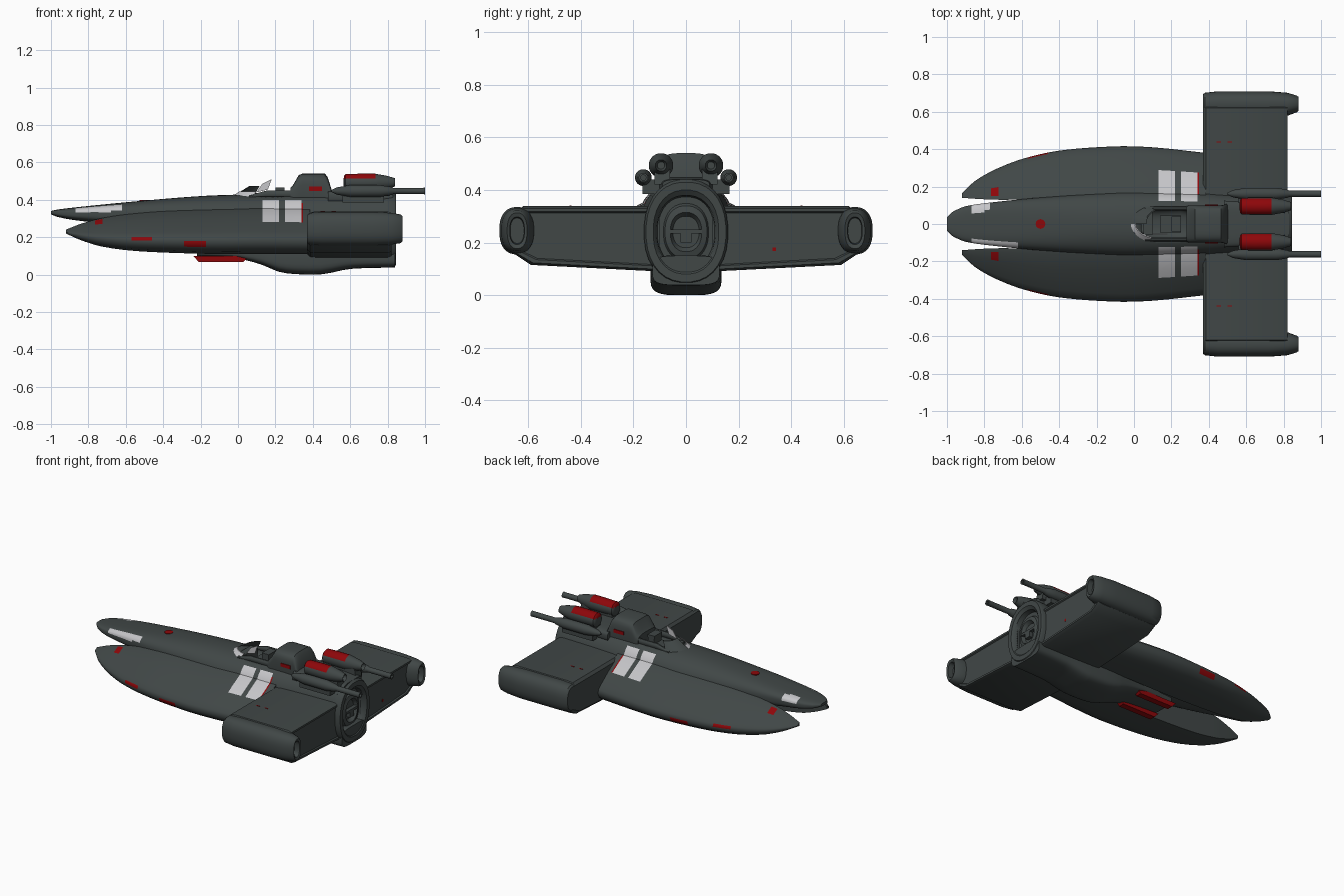
import bpy, bmesh, math

if "Cube" in bpy.data.objects:
    bpy.data.objects.remove(bpy.data.objects["Cube"])

# ---------- materials ----------
def material(name, rgb):
    m = bpy.data.materials.new(name)
    m.diffuse_color = (*rgb, 1)
    m.use_nodes = True
    m.node_tree.nodes["Principled BSDF"].inputs["Base Color"].default_value = m.diffuse_color
    return m

MATS = [material("dark hull grey", (0.052, 0.063, 0.062)),
        material("panel white", (0.56, 0.56, 0.58)),
        material("marking red", (0.27, 0.002, 0.003))]
HULL, WHITE, RED = 0, 1, 2

# ---------- helpers ----------
def build(name, verts, faces, rule=None, mirror=False, angle=35):
    """Mesh object; rule(centre) gives the material index of each face."""
    me = bpy.data.meshes.new(name)
    bm = bmesh.new()
    vs = [bm.verts.new(v) for v in verts]
    for f in faces:
        bm.faces.new([vs[i] for i in f])
    bmesh.ops.recalc_face_normals(bm, faces=bm.faces)
    for f in bm.faces:
        f.material_index = rule(f.calc_center_median()) if rule else HULL
    bm.to_mesh(me)
    bm.free()
    for m in MATS:
        me.materials.append(m)
    me.shade_smooth()
    me.set_sharp_from_angle(angle=math.radians(angle))
    ob = bpy.data.objects.new(name, me)
    bpy.context.collection.objects.link(ob)
    if mirror:
        ob.modifiers.new("other side", 'MIRROR').use_axis = (False, True, False)
    return ob

def loft(name, rings, **kw):
    """Skin closed rings of equal length and cap both ends."""
    n = len(rings[0])
    verts = [p for r in rings for p in r]
    faces = [(k * n + i, k * n + (i + 1) % n, (k + 1) * n + (i + 1) % n, (k + 1) * n + i)
             for k in range(len(rings) - 1) for i in range(n)]
    faces += [tuple(range(n)), tuple(range((len(rings) - 1) * n, len(rings) * n))]
    return build(name, verts, faces, **kw)

def oval(x, w, top, bottom, y=0, power=2, n=32):
    """Superellipse ring across the x axis."""
    cz, h, out = (top + bottom) / 2, (top - bottom) / 2, []
    for i in range(n):
        a = 2 * math.pi * (i + 0.5) / n
        c, s = math.cos(a), math.sin(a)
        out.append((x, y + w * math.copysign(abs(c) ** (2 / power), c),
                    cz + h * math.copysign(abs(s) ** (2 / power), s)))
    return out

def resample(table, step, extra=()):
    """Smooth in-between rows of a section table, with extra x stations."""
    lo, hi, last = table[0][0], table[-1][0], len(table) - 1
    def slope(i, j):
        a, b = table[max(i - 1, 0)], table[min(i + 1, last)]
        return (b[j] - a[j]) / (b[0] - a[0])
    xs = {round(lo + i * step, 3) for i in range(int((hi - lo) / step) + 1)}
    rows = []
    for x in sorted(xs | set(extra) | {r[0] for r in table}):
        k = next(i for i in range(last) if x <= table[i + 1][0])
        a, b = table[k], table[k + 1]
        d = b[0] - a[0]
        t = (x - a[0]) / d
        rows.append([x] + [(1 + 2 * t) * (1 - t) ** 2 * a[j] + t * t * (3 - 2 * t) * b[j]
                           + d * t * (1 - t) * ((1 - t) * slope(k, j) - t * slope(k + 1, j))
                           for j in range(1, len(a))])
    return rows

def turned(name, y, z, profile, **kw):
    return loft(name, [oval(x, r, z + r, z - r, y, n=20) for x, r in profile], **kw)

def box(name, x, y, z, rule=None, mirror=False, taper=0.0):
    t = taper * (x[1] - x[0])
    ring = lambda zz, d: [(x[0] + d, y[0], zz), (x[1] - d, y[0], zz), (x[1] - d, y[1], zz), (x[0] + d, y[1], zz)]
    return loft(name, [ring(z[0], t), ring(z[1], 0)], rule=rule, mirror=mirror)

PANEL = (0.13, 0.22, 0.25, 0.34)
on_panel = lambda x: PANEL[0] < x < PANEL[1] or PANEL[2] < x < PANEL[3]

# ---------- central fuselage with cockpit well ----------
def fuselage_rule(c):
    if on_panel(c.x) and abs(c.y) > 0.12 and 0.27 < c.z < 0.395:
        return WHITE
    low = .325 + .07 * (c.x + .87)
    if -0.87 < c.x < -0.62 and c.y < -0.07 and low < c.z < low + .03:
        return WHITE
    if -0.87 < c.x < -0.77 and c.y > 0.055 and 0.335 < c.z < 0.363:
        return WHITE
    if .34 < c.x < .348 and c.y < -.12 and .33 < c.z < .39:
        return RED
    return HULL

# x, half width, top, bottom, squareness
FUSELAGE = [(-1, .035, .34, .322, 3), (-.97, .065, .347, .31, 3), (-.9, .095, .356, .295, 3.2),
            (-.75, .117, .372, .275, 3.2), (-.5, .142, .396, .23, 2.8), (-.2, .167, .42, .18, 2.4),
            (0, .178, .428, .14, 2.4), (.35, .172, .434, .09, 2.4), (.55, .163, .436, .05, 2.4),
            (.8, .155, .436, .045, 2.4)]
fuselage = loft("fuselage", [oval(x, w, t, b, power=p, n=40) for x, w, t, b, p in
                             resample(FUSELAGE, .04, PANEL + (-.87, -.77, -.62, .348))], rule=fuselage_rule)
well = loft("cockpit_cutter", [oval(x, w, .5, .37, power=3) for x, w in
                               ((.04, .045), (.09, .08), (.25, .085), (.3, .07))])
well.hide_render = True
cut = fuselage.modifiers.new("cockpit well", 'BOOLEAN')
cut.operation, cut.object = 'DIFFERENCE', well
bpy.context.view_layer.objects.active = fuselage
bpy.ops.object.modifier_apply(modifier=cut.name)
bpy.data.objects.remove(well)

# ---------- cockpit: seat, headrest, broken windscreen ----------
box("seat", (.14, .25), (-.045, .045), (.36, .41))
box("seat_back", (.2, .25), (-.04, .04), (.38, .465), taper=.15)
box("console", (.05, .1), (-.06, .06), (.37, .435))

def screen(name, a0, a1, lean, height, mat):
    """Thin strip of windscreen around the front of the cockpit."""
    rings = []
    for i in range(11):
        a = math.radians(a0 + (a1 - a0) * i / 10)
        rings.append([(.14 + (.17 - d - k * lean) * math.cos(a), (.1 - d - k * .02) * math.sin(a), .418 + k * height)
                      for k, d in ((0, 0), (1, 0), (1, .006), (0, .006))])
    loft(name, rings, rule=lambda c: mat)

screen("windscreen_glass", 180, 250, .035, .025, WHITE)
screen("windscreen_frame", 110, 180, .09, .055, HULL)
loft("glass_shard", [[(.1, y, .44), (.16, y, .455), (.18, y, .51), (.13, y, .485)] for y in (-.055, -.05)],
     rule=lambda c: WHITE)
loft("cockpit_side_rail", [oval(x, .012, z, .41, y=.082, n=8) for x, z in ((.06, .425), (.15, .45), (.29, .45))],
     mirror=True)

# ---------- dorsal hump ----------
loft("dorsal_hump", [oval(x, w, t, .36, power=4) for x, w, t in
                     ((.28, .095, .465), (.295, .1, .48), (.325, .1, .533), (.345, .1, .54),
                      (.465, .1, .54), (.48, .102, .52), (.505, .112, .44))])
box("hump_marking", (.38, .45), (.094, .104), (.448, .47), rule=lambda c: RED, mirror=True)
loft("rear_deck", [oval(x, w, t, .38, power=4) for x, w, t in ((.48, .125, .45), (.7, .115, .45), (.83, .09, .44))])

# ---------- side pods ----------
# x, inner y, outer y, top z, bottom z; the cross-section is scaled between them
POD = [(-.92, .14, .165, .24, .22), (-.85, .135, .23, .268, .188), (-.75, .13, .288, .297, .155),
       (-.6, .13, .347, .322, .131), (-.4, .13, .392, .342, .118), (-.1, .13, .415, .355, .11),
       (.1, .13, .41, .36, .11), (.385, .13, .38, .355, .11)]
SECTION = [(0, 1), (.12, .97), (.4, .8), (.57, .69), (.85, .48), (.97, .37), (1, .28), (.95, .15), (.82, .05), (.6, 0), (0, 0)]

def pod_rule(c):
    if on_panel(c.x) and c.z > 0.28:
        return WHITE
    if .34 < c.x < .348 and c.z > 0.28:
        return RED
    if -.765 < c.x < -.725 and .15 < c.y < .195 and c.z > 0.22:
        return RED
    if -.57 < c.x < -.46 and .17 < c.z < .202 and c.y > .3:
        return RED
    if -.29 < c.x < -.17 and .155 < c.z < .18 and c.y > .3:
        return RED
    return HULL

stations = PANEL + (.348, -.765, -.725, -.57, -.46, -.29, -.17)
loft("side_pod", [[(x, yi + (yo - yi) * u, zb + (zt - zb) * v) for u, v in SECTION]
                  for x, yi, yo, zt, zb in resample(POD, .05, stations)], rule=pod_rule, mirror=True, angle=50)

# ---------- wings with recessed rear face ----------
def wing_ring(x, d):
    return [(x, .1, .338 - d), (x, .62, .338 - d), (x, .65, .3 - d), (x, .65, .155 + d),
            (x, .59 - d, .115 + d), (x, .1, .09 + d)]
loft("wing", [wing_ring(x, d) for x, d in ((.37, .02), (.385, .004), (.42, 0), (.8, 0), (.82, .008),
                                           (.82, .02), (.812, .025))], mirror=True)
for i, x in enumerate((.44, .5)):
    box(f"wing_marking_{i}", (x, x + .025), (.436, .442), (.333, .34), rule=lambda c: RED, mirror=True)
box("wing_rear_marking", (.805, .814), (.328, .342), (.168, .182), rule=lambda c: RED)

# ---------- wingtip pods with hollow rear ends ----------
loft("wingtip_pod", [oval(x, w, .245 + h, .245 - h, y=y, power=2.4, n=28) for x, y, w, h in
                     ((.37, .64, .055, .075), (.38, .64, .062, .085), (.45, .642, .068, .09), (.72, .642, .068, .09),
                      (.82, .64, .062, .085), (.87, .642, .045, .077), (.88, .642, .038, .068),
                      (.875, .642, .028, .052), (.84, .642, .026, .048))], mirror=True)

# ---------- main engine ring and nozzle ----------
loft("engine_nozzle", [oval(x, w, .24 + h, .24 - h, power=2.25) for x, w, h in
                       ((.76, .157, .197), (.83, .16, .2), (.845, .152, .19), (.845, .125, .16), (.83, .112, .14),
                        (.79, .106, .132), (.79, .09, .115), (.815, .08, .1), (.822, .06, .075), (.8, .05, .06))])
box("nozzle_vane", (.79, .825), (-.06, .06), (.235, .25))
box("nozzle_fin", (.79, .825), (-.02, .02), (.2, .24))

# ---------- ventral keel and red strips ----------
KEEL = [(-.22, .085, .15, .098), (0, .105, .15, .085), (.12, .12, .15, .055), (.22, .132, .16, .015),
        (.3, .135, .16, .003), (.45, .135, .16, .002), (.6, .13, .16, .03), (.84, .128, .15, .038)]
loft("ventral_keel", [oval(*r, power=4) for r in resample(KEEL, .06)])
box("ventral_strip", (-.24, .06), (.06, .1), (.068, .1), rule=lambda c: RED, mirror=True, taper=.1)

# ---------- dorsal thrusters, red on top ----------
turned("dorsal_thruster", .095, .493,
       ((.565, .02), (.567, .036), (.575, .045), (.65, .047), (.735, .047), (.75, .044), (.8, .035), (.84, .022), (.82, .014)),
       rule=lambda c: RED if c.x < .735 and c.z > .511 else HULL, mirror=True)
box("thruster_pylon", (.58, .8), (.06, .12), (.42, .48), mirror=True, taper=-.05)

# ---------- side cannons ----------
turned("side_cannon", .162, .447, ((.5, .006), (.53, .02), (.6, .032), (.76, .032), (.82, .022),
                                   (.83, .017), (.985, .017), (1.0, .018), (1.0, .01), (.97, .01)), mirror=True)
box("cannon_bracket", (.56, .78), (.1, .165), (.385, .44), mirror=True)

# ---------- nose marking ----------
loft("nose_marking", [[(-.5 + .026 * math.cos(a * math.pi / 8), .026 * math.sin(a * math.pi / 8), z)
                       for a in range(16)] for z in (.391, .3995)], rule=lambda c: RED)
